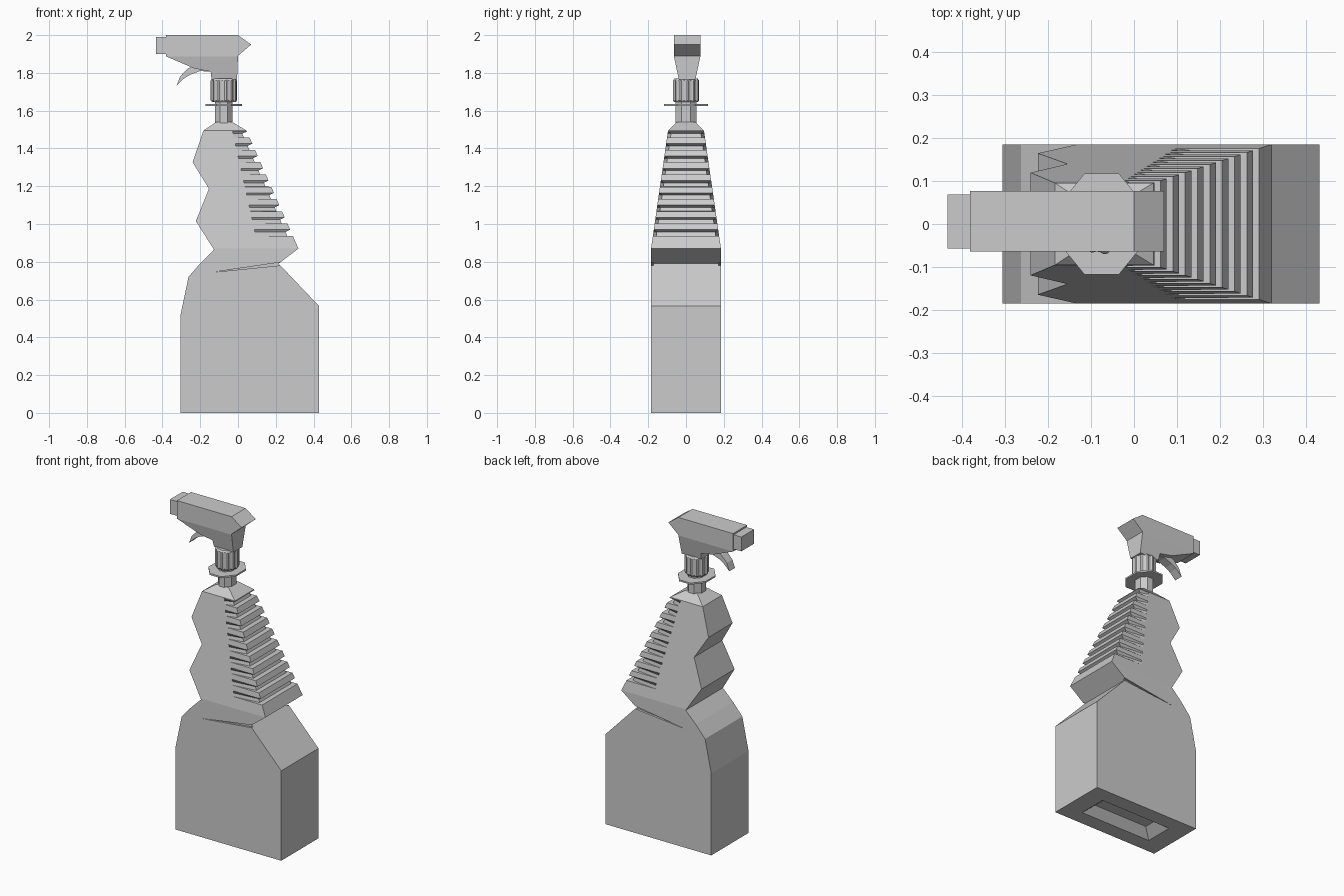
import bpy, bmesh, math

if "Cube" in bpy.data.objects:
    bpy.data.objects.remove(bpy.data.objects["Cube"])


def interp(pts, v):
    """Piecewise linear lookup in a list of (z, value)."""
    if v <= pts[0][0]:
        return pts[0][1]
    for (a, fa), (b, fb) in zip(pts, pts[1:]):
        if v <= b:
            return fa + (fb - fa) * (v - a) / (b - a)
    return pts[-1][1]


def loft(name, rings):
    """Skin a stack of closed rings and cap both ends."""
    bm = bmesh.new()
    loops = [[bm.verts.new(p) for p in r] for r in rings]
    n = len(loops[0])
    for a, b in zip(loops, loops[1:]):
        for i in range(n):
            j = (i + 1) % n
            bm.faces.new((a[i], a[j], b[j], b[i]))
    bm.faces.new(loops[0][::-1])
    bm.faces.new(loops[-1])
    bmesh.ops.recalc_face_normals(bm, faces=bm.faces)
    me = bpy.data.meshes.new(name)
    bm.to_mesh(me)
    bm.free()
    ob = bpy.data.objects.new(name, me)
    bpy.context.collection.objects.link(ob)
    return ob


def plate(name, profile, y0, y1):
    """Extrude an (x, z) outline along y."""
    return loft(name, [[(x, y, z) for x, z in profile] for y in (y0, y1)])


def box_ring(x0, x1, h, z, cy=0.0):
    return [(x0, cy - h, z), (x1, cy - h, z), (x1, cy + h, z), (x0, cy + h, z)]


def round_ring(z, rx, ry, n=8, gear=0.0, cx=-0.075):
    out = []
    for i in range(n):
        a = 2 * math.pi * (i + 0.5) / n
        k = 1 - gear * ((i // 2) % 2)
        out.append((cx + rx * k * math.cos(a), ry * k * math.sin(a), z))
    return out


# Bottle: rectangular sections following the two silhouettes
left = [(0, -.305), (.515, -.305), (.72, -.262), (.795, -.197), (.864, -.127), (1.015, -.223),
        (1.187, -.154), (1.327, -.24), (1.495, -.183), (1.54, -.115)]
right = [(0, .43), (.565, .43), (.79, .215), (.87, .32), (1.495, .045), (1.54, -.03)]
half = [(0, .185), (.87, .185), (1.495, .095), (1.54, .05)]
mid = [(0, .09), (.955, .09), (1.495, -.03), (1.54, -.07)]
tops = [1.49 - .065 * i for i in range(9)]

levels = []
for z in sorted({p[0] for p in left + right}):
    levels.append((z, any(t - .033 < z < t - .01 for t in tops)))
for t in tops:
    levels += [(t - .033, 0), (t - .0325, 1), (t - .012, 1), (t, 0)]   # grip grooves


def bottle_ring(x0, xm, x1, h, hr, z):
    return [(x0, -h, z), (xm, -h, z), (x1, -hr, z), (x1, hr, z), (xm, h, z), (x0, h, z)]


rings = [bottle_ring(-.125, .06, .25, .045, .045, .05),    # recessed base
         bottle_ring(-.185, .06, .31, .09, .09, 0)]
for z, cut in sorted(levels):
    h = interp(half, z)
    rings.append(bottle_ring(interp(left, z), interp(mid, z), interp(right, z) - .03 * cut,
                             h, h - .018 * cut, z))
bottle = loft("bottle", rings)

# Slits running from the waist notch along both sides
for s, label in ((-1, "front"), (1, "back")):
    slit = plate(label + "_slit_cutter", [(-.13, .745), (.25, .783), (.25, .801)],
                 s * .172, s * .22)
    slit.hide_render = True
    slit.hide_viewport = True
    mod = bottle.modifiers.new(label + "_slit", 'BOOLEAN')
    mod.operation = 'DIFFERENCE'
    mod.solver = 'EXACT'
    mod.object = slit

# Neck, flange and knurled collar
loft("neck", [round_ring(z, .051, .059) for z in (1.53, 1.66)])
loft("neck_flange", [round_ring(z, .104, .127) for z in (1.624, 1.634)])
loft("collar", [round_ring(z, r, r, 48, .07) for z, r in
                ((1.645, .062), (1.655, .07), (1.76, .07), (1.77, .062))])

# Spray head, narrowing down to the collar
h_left = [(1.765, -.14), (1.807, -.145), (1.823, -.23), (1.887, -.38), (2, -.38)]
h_right = [(1.765, -.005), (1.89, 0), (1.95, .07), (2, 0)]
h_half = [(1.765, .044), (1.887, .07)]
loft("spray_head", [box_ring(interp(h_left, z), interp(h_right, z), interp(h_half, z), z, .006)
                    for z in sorted({p[0] for p in h_left + h_right})])
loft("nozzle", [box_ring(-.433, -.37, .063, z, .006) for z in (1.9, 1.99)])

# Curved trigger
plate("trigger", [(-.235, 1.84), (-.27, 1.82), (-.307, 1.78), (-.325, 1.733), (-.286, 1.77),
                  (-.254, 1.79), (-.2, 1.81), (-.15, 1.806), (-.15, 1.84)], -.022, .034)
